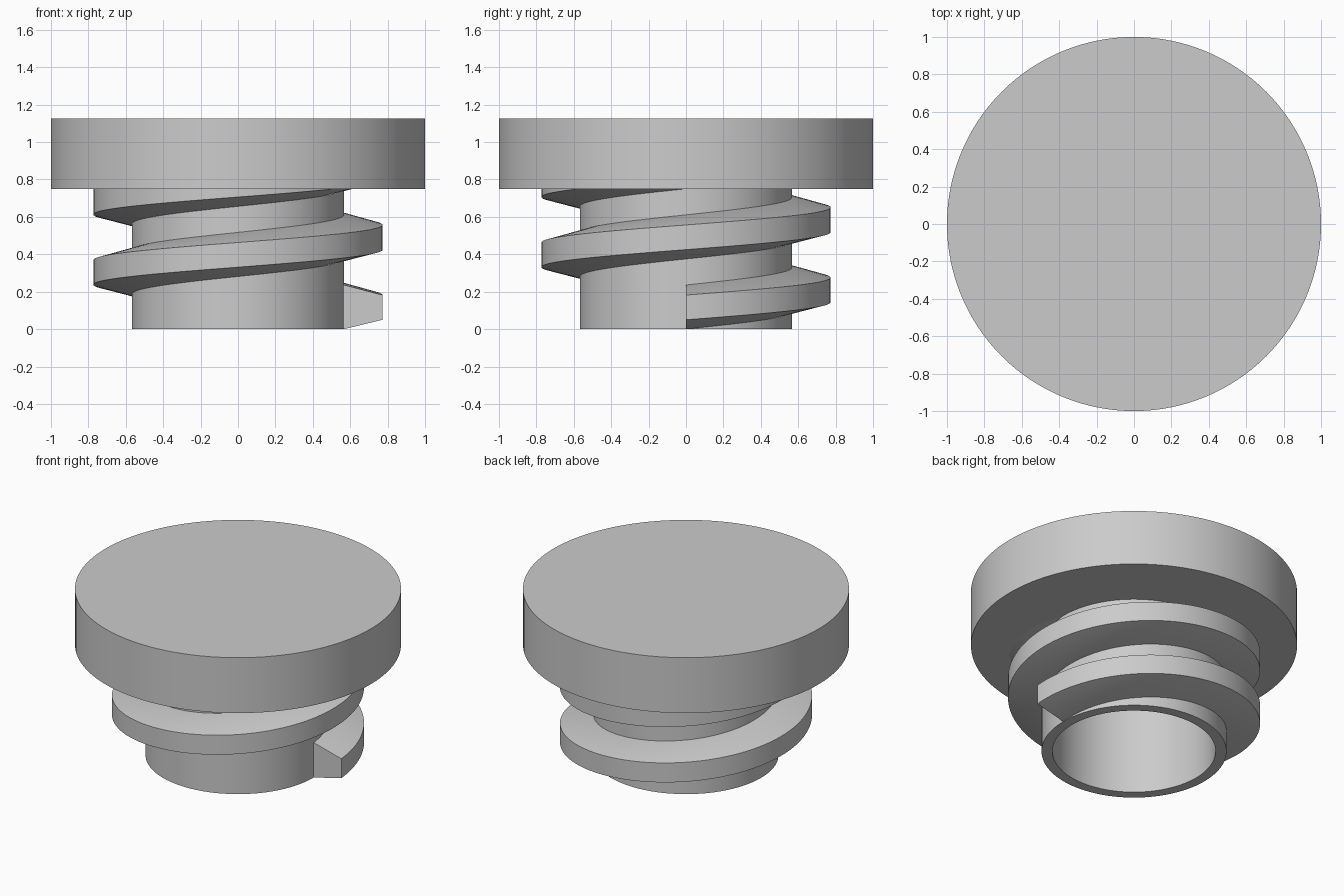
import bpy
import bmesh
from math import cos, sin, tau, radians

SEGMENTS = 128        # steps per full turn
CAP_RADIUS = 1.0
CAP_BOTTOM, CAP_TOP = 0.75, 1.125
PITCH = 0.375         # rise of the thread per turn
TURNS = 2

cube = bpy.data.objects.get("Cube")
if cube:
    bpy.data.objects.remove(cube, do_unlink=True)

grey = bpy.data.materials.new("plain grey")
grey.use_nodes = True
grey.diffuse_color = (0.6, 0.6, 0.6, 1)
grey.node_tree.nodes["Principled BSDF"].inputs["Base Color"].default_value = grey.diffuse_color


def finish(obj):
    """Apply the colour and smooth the round walls, keeping edges sharp."""
    obj.data.materials.append(grey)
    bpy.ops.object.select_all(action='DESELECT')
    obj.select_set(True)
    bpy.context.view_layer.objects.active = obj
    bpy.ops.object.shade_smooth_by_angle(angle=radians(25))


def sweep(name, profile, turns=1, pitch=0.0):
    """Turn a closed (radius, z) profile round the z axis, as a ring or a helix."""
    closed = pitch == 0
    steps = SEGMENTS * turns
    bm = bmesh.new()
    rings = []
    for i in range(steps if closed else steps + 1):
        a = tau * i / SEGMENTS
        rise = pitch * i / SEGMENTS
        rings.append([bm.verts.new((r * cos(a), r * sin(a), z + rise)) for r, z in profile])
    if closed:
        rings.append(rings[0])
    count = len(profile)
    for ring, after in zip(rings, rings[1:]):
        for j in range(count):
            k = (j + 1) % count
            bm.faces.new((ring[j], after[j], after[k], ring[k]))
    if not closed:
        bm.faces.new(rings[0])
        bm.faces.new(rings[-1])
    bmesh.ops.recalc_face_normals(bm, faces=bm.faces)
    mesh = bpy.data.meshes.new(name)
    bm.to_mesh(mesh)
    bm.free()
    obj = bpy.data.objects.new(name, mesh)
    bpy.context.collection.objects.link(obj)
    finish(obj)


# Wide solid cap
bpy.ops.mesh.primitive_cylinder_add(
    vertices=SEGMENTS, radius=CAP_RADIUS, depth=CAP_TOP - CAP_BOTTOM,
    location=(0, 0, (CAP_TOP + CAP_BOTTOM) / 2))
cap = bpy.context.object
cap.name = "cap"
finish(cap)

# Hollow shank, its upper end sunk slightly into the cap
sweep("shank", [(0.5, 0), (0.567, 0), (0.567, 0.76), (0.5, 0.76)])

# Tapered screw thread, its root buried in the shank wall and its end in the cap
sweep("thread",
      [(0.53, 0), (0.567, 0), (0.773, 0.05), (0.773, 0.182), (0.567, 0.236), (0.53, 0.236)],
      turns=TURNS, pitch=PITCH)
